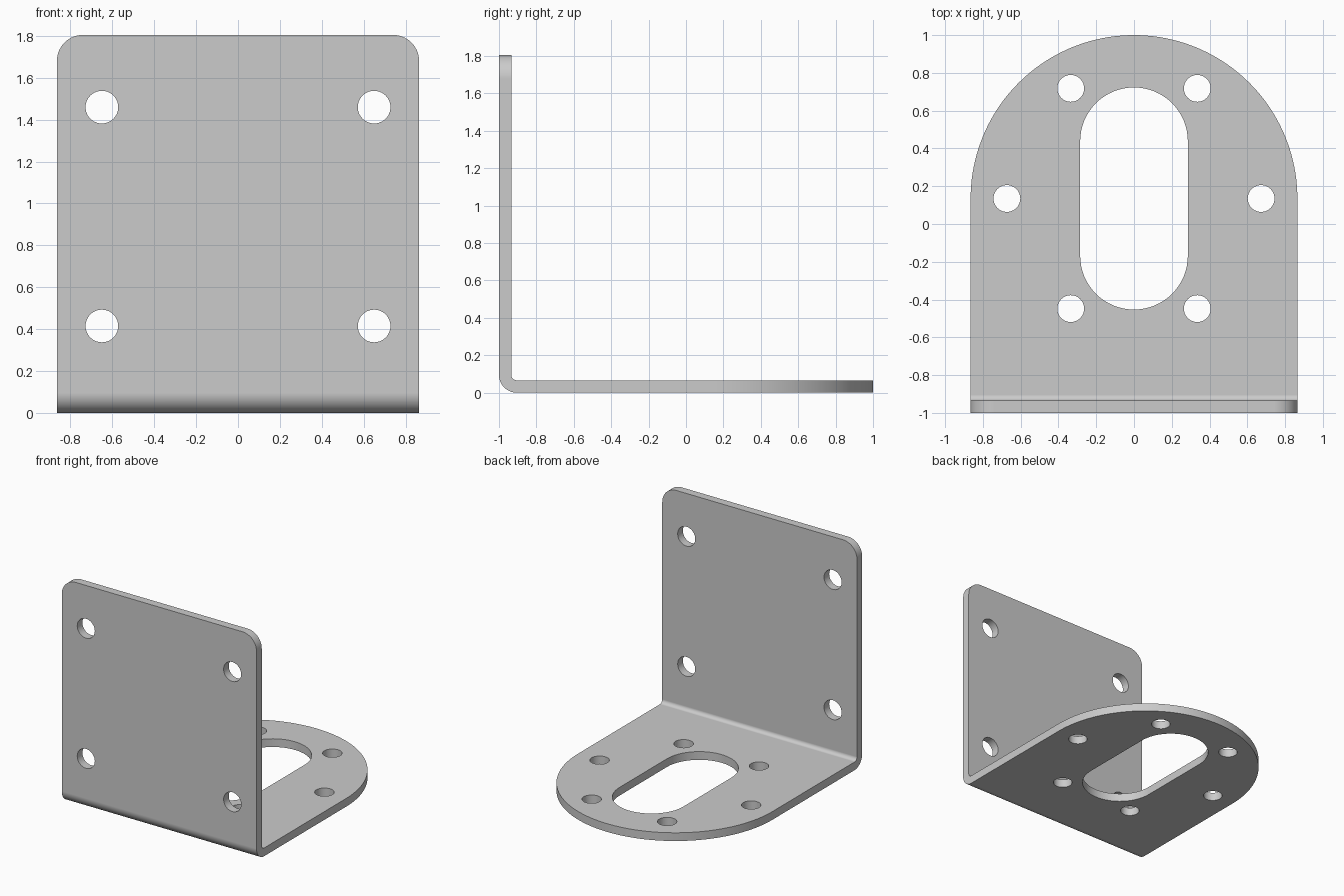
import bpy
import bmesh
from math import cos, sin, pi, radians
from mathutils import Vector

if "Cube" in bpy.data.objects:
    bpy.data.objects.remove(bpy.data.objects["Cube"], do_unlink=True)

HALF_W, HEIGHT, THICK = 0.865, 1.805, 0.066
INNER_R = 0.03
OUTER_R = INNER_R + THICK
CORNER_R = 0.125
MID_Y = 0.135

steel = bpy.data.materials.new("light_grey_steel")
steel.use_nodes = True
grey = (0.6, 0.6, 0.6, 1)
steel.diffuse_color = grey
steel.node_tree.nodes["Principled BSDF"].inputs["Base Color"].default_value = grey


def arc(cx, cy, r, start, end, steps):
    """Points along an arc, angles in degrees."""
    angles = [radians(start + (end - start) * i / steps) for i in range(steps + 1)]
    return [(cx + r * cos(a), cy + r * sin(a)) for a in angles]


def circle(cx, cy, r):
    return arc(cx, cy, r, 0, 360, 40)[:-1]


def prism(name, outline, axis, lo, hi):
    """Extrude a closed outline along the given axis."""
    place = {"x": lambda a, b, d: (d, a, b),
             "y": lambda a, b, d: (a, d, b),
             "z": lambda a, b, d: (a, b, d)}[axis]
    bm = bmesh.new()
    face = bm.faces.new([bm.verts.new(place(a, b, lo)) for a, b in outline])
    out = bmesh.ops.extrude_face_region(bm, geom=[face])
    moved = [v for v in out["geom"] if isinstance(v, bmesh.types.BMVert)]
    bmesh.ops.translate(bm, verts=moved, vec=Vector(place(0, 0, hi - lo)))
    bmesh.ops.recalc_face_normals(bm, faces=bm.faces)
    mesh = bpy.data.meshes.new(name)
    bm.to_mesh(mesh)
    bm.free()
    mesh.materials.append(steel)
    obj = bpy.data.objects.new(name, mesh)
    bpy.context.collection.objects.link(obj)
    return obj


def combine(target, cutter, operation):
    """Apply a boolean and discard the cutter."""
    cutter.hide_render = True
    mod = target.modifiers.new("cut", "BOOLEAN")
    mod.operation, mod.solver, mod.object = operation, "EXACT", cutter
    bpy.ops.object.modifier_apply(modifier=mod.name)
    bpy.data.objects.remove(cutter, do_unlink=True)


# Bent sheet: L-shaped side profile, oversized before trimming
bend_y, bend_z = -1 + OUTER_R, OUTER_R
profile = ([(-1, 2)] + arc(bend_y, bend_z, OUTER_R, 180, 270, 14)
           + [(1.2, 0), (1.2, THICK)]
           + arc(bend_y, bend_z, INNER_R, 270, 180, 14) + [(-1 + THICK, 2)])
bracket = prism("mounting_bracket", profile, "x", -1, 1)
bpy.context.view_layer.objects.active = bracket
bracket.select_set(True)

# Base plate ends in a half circle
base_outline = ([(-HALF_W, -1.2), (HALF_W, -1.2)]
                + arc(0, MID_Y, HALF_W, 0, 180, 80))
combine(bracket, prism("base_trim", base_outline, "z", -1, 3), "INTERSECT")

# Upright plate has rounded top corners
cx, cz = HALF_W - CORNER_R, HEIGHT - CORNER_R
wall_outline = ([(-HALF_W, -0.5), (HALF_W, -0.5)]
                + arc(cx, cz, CORNER_R, 0, 90, 14)
                + arc(-cx, cz, CORNER_R, 90, 180, 14))
combine(bracket, prism("wall_trim", wall_outline, "y", -2, 2), "INTERSECT")

# Central slot in the base
slot_r, slot_run = 0.285, 0.303
slot = (arc(0, MID_Y + slot_run, slot_r, 0, 180, 32)
        + arc(0, MID_Y - slot_run, slot_r, 180, 360, 32))
combine(bracket, prism("slot_cutter", slot, "z", -0.2, 0.2), "DIFFERENCE")

# Mirrored bolt holes in the base and the upright
for side in (-1, 1):
    for x, offset in ((0.335, 0.583), (0.673, 0), (0.335, -0.583)):
        hole = circle(side * x, MID_Y + offset, 0.071)
        combine(bracket, prism("base_hole", hole, "z", -0.2, 0.2), "DIFFERENCE")
    for z in (0.415, 1.46):
        hole = circle(side * 0.65, z, 0.078)
        combine(bracket, prism("wall_hole", hole, "y", -1.2, -0.8), "DIFFERENCE")

# Smooth bends with crisp sheet edges
bpy.ops.object.shade_smooth_by_angle(angle=radians(30))
weighted = bracket.modifiers.new("flat_plates", "WEIGHTED_NORMAL")
weighted.keep_sharp = True
